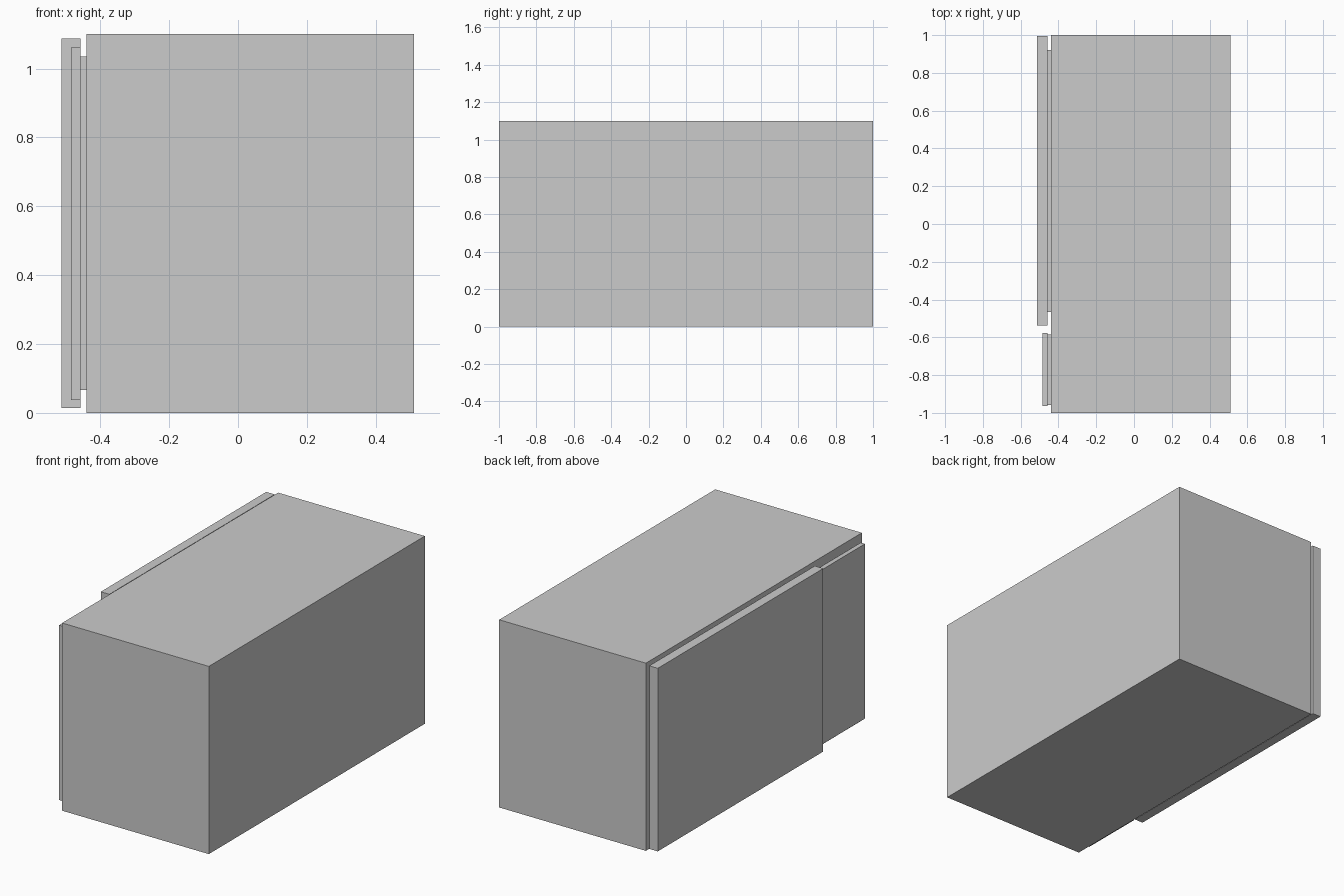
import bpy

if "Cube" in bpy.data.objects:
    bpy.data.objects.remove(bpy.data.objects["Cube"])


def box(name, x, y, z):
    """Axis-aligned box from (min, max) ranges."""
    bpy.ops.mesh.primitive_cube_add(size=1, location=[sum(r) / 2 for r in (x, y, z)])
    ob = bpy.context.object
    ob.name = name
    ob.scale = [r[1] - r[0] for r in (x, y, z)]
    bpy.ops.object.transform_apply(location=False, rotation=False, scale=True)
    return ob


BACK = -0.44    # cabinet face that carries the panels
SEAL = -0.458   # outer face of the recessed seals

# Main cabinet
box("cabinet", (BACK, 0.511), (-1, 1), (0, 1.1))

# Large panel on its recessed seal
box("large_seal", (SEAL, BACK), (-0.466, 0.922), (0.066, 1.035))
box("large_panel", (-0.513, SEAL), (-0.538, 0.994), (0.014, 1.087))

# Small, thinner panel on its recessed seal
box("small_seal", (SEAL, BACK), (-0.957, -0.585), (0.066, 1.035))
box("small_panel", (-0.485, SEAL), (-0.964, -0.577), (0.037, 1.061))
